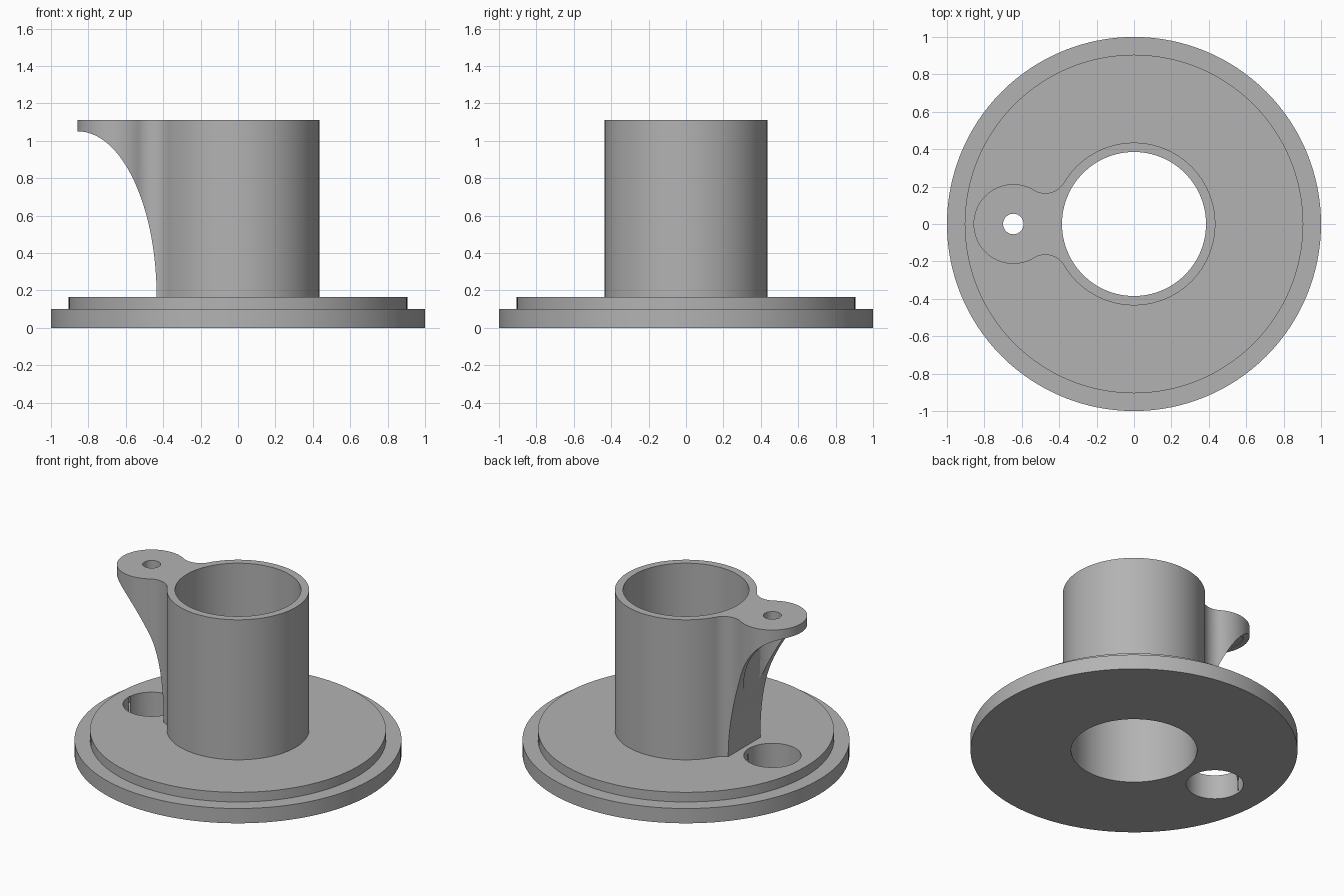
import bpy, bmesh, math
from mathutils import Vector

if "Cube" in bpy.data.objects:
    bpy.data.objects.remove(bpy.data.objects["Cube"])

grey = bpy.data.materials.new("plain grey")
grey.diffuse_color = (0.45, 0.45, 0.45, 1)
grey.use_nodes = True
grey.node_tree.nodes["Principled BSDF"].inputs["Base Color"].default_value = grey.diffuse_color

TOP, STEP = 1.11, 0.165          # overall height, top of the stepped base
R_OUT, R_IN = 0.435, 0.385       # sleeve radii
EAR_X, EAR_R = -0.645, 0.213     # screw ear centre and radius
FIL = 0.115                      # neck fillet radius


def finish(name, bm):
    bmesh.ops.recalc_face_normals(bm, faces=bm.faces)
    mesh = bpy.data.meshes.new(name)
    bm.to_mesh(mesh)
    bm.free()
    mesh.materials.append(grey)
    obj = bpy.data.objects.new(name, mesh)
    bpy.context.collection.objects.link(obj)
    return obj


def prism(name, points, move):
    """Extrude a closed 3D polygon along a vector."""
    bm = bmesh.new()
    face = bm.faces.new([bm.verts.new(p) for p in points])
    ext = bmesh.ops.extrude_face_region(bm, geom=[face])
    bmesh.ops.translate(bm, vec=move,
                        verts=[v for v in ext["geom"] if isinstance(v, bmesh.types.BMVert)])
    return finish(name, bm)


def lathe(name, profile, n=128):
    """Revolve a closed (radius, height) profile about z."""
    bm = bmesh.new()
    rings = [[bm.verts.new((r * math.cos(math.tau * i / n), r * math.sin(math.tau * i / n), z))
              for r, z in profile] for i in range(n)]
    m = len(profile)
    for i in range(n):
        a, b = rings[i], rings[(i + 1) % n]
        for j in range(m):
            k = (j + 1) % m
            bm.faces.new((a[j], b[j], b[k], a[k]))
    return finish(name, bm)


def arc(cx, cy, r, a0, a1, n):
    return [(cx + r * math.cos(a0 + (a1 - a0) * i / n),
             cy + r * math.sin(a0 + (a1 - a0) * i / n)) for i in range(n + 1)]


def boolean(obj, tool, op):
    mod = obj.modifiers.new(op.lower(), 'BOOLEAN')
    mod.operation, mod.object, mod.solver = op, tool, 'EXACT'
    bpy.context.view_layer.objects.active = obj
    bpy.ops.object.modifier_apply(modifier=mod.name)
    bpy.data.objects.remove(tool)


def drill(name, r, z0, z1, n):
    pts = [(x, y, z0) for x, y in arc(EAR_X, 0, r, 0, math.tau, n)[:-1]]
    return prism(name, pts, Vector((0, 0, z1 - z0)))


# stepped base with the hollow sleeve
body = lathe("flanged_sleeve", [(R_IN, 0), (1, 0), (1, 0.10), (0.905, 0.10), (0.905, STEP),
                                (R_OUT, STEP), (R_OUT, TOP), (R_IN, TOP)])

# ear outline: round end, concave neck fillets, then back inside the sleeve wall
d1, d2 = EAR_R + FIL, R_OUT + FIL
fx = (d1 ** 2 - d2 ** 2 - EAR_X ** 2) / (-2 * EAR_X)
fy = math.sqrt(d2 ** 2 - fx ** 2)
ear_a = math.atan2(fy, fx - EAR_X)
tube_a = math.atan2(fy, fx)
half = arc(EAR_X, 0, EAR_R, math.pi, ear_a, 32)
half += arc(fx, fy, FIL, ear_a - math.pi, tube_a - math.pi + math.tau * (tube_a < ear_a), 16)[1:]
half += arc(0, 0, 0.41, tube_a, math.pi, 12)[:-1]
outline = half + [(0 - 0.41, 0)] + [(x, -y) for x, y in reversed(half[1:])]
bracket = prism("bracket", [(x, y, 0.13) for x, y in outline], Vector((0, 0, TOP - 0.13)))

# elliptical sweep under the ear
curve = [(-0.855 + x * 0.42, STEP + z * 0.885) for x, z in arc(0, 0, 1, 0, math.pi / 2, 48)]
side = [(-R_OUT, 0)] + curve + [(-1.2, 1.05), (-1.2, 0)]
boolean(bracket, prism("sweep_cutter", [(x, -0.5, z) for x, z in side], Vector((0, 1, 0))),
        'DIFFERENCE')
boolean(body, bracket, 'UNION')

# screw hole in the ear, and driver clearance through the base and bracket
boolean(body, drill("clearance_cutter", 0.175, -0.1, 1.05, 64), 'DIFFERENCE')
boolean(body, drill("screw_cutter", 0.055, 0.9, 1.3, 32), 'DIFFERENCE')

# smooth curved walls, sharp rims
bpy.ops.object.select_all(action='DESELECT')
body.select_set(True)
bpy.context.view_layer.objects.active = body
bpy.ops.object.shade_smooth_by_angle(angle=math.radians(30))
